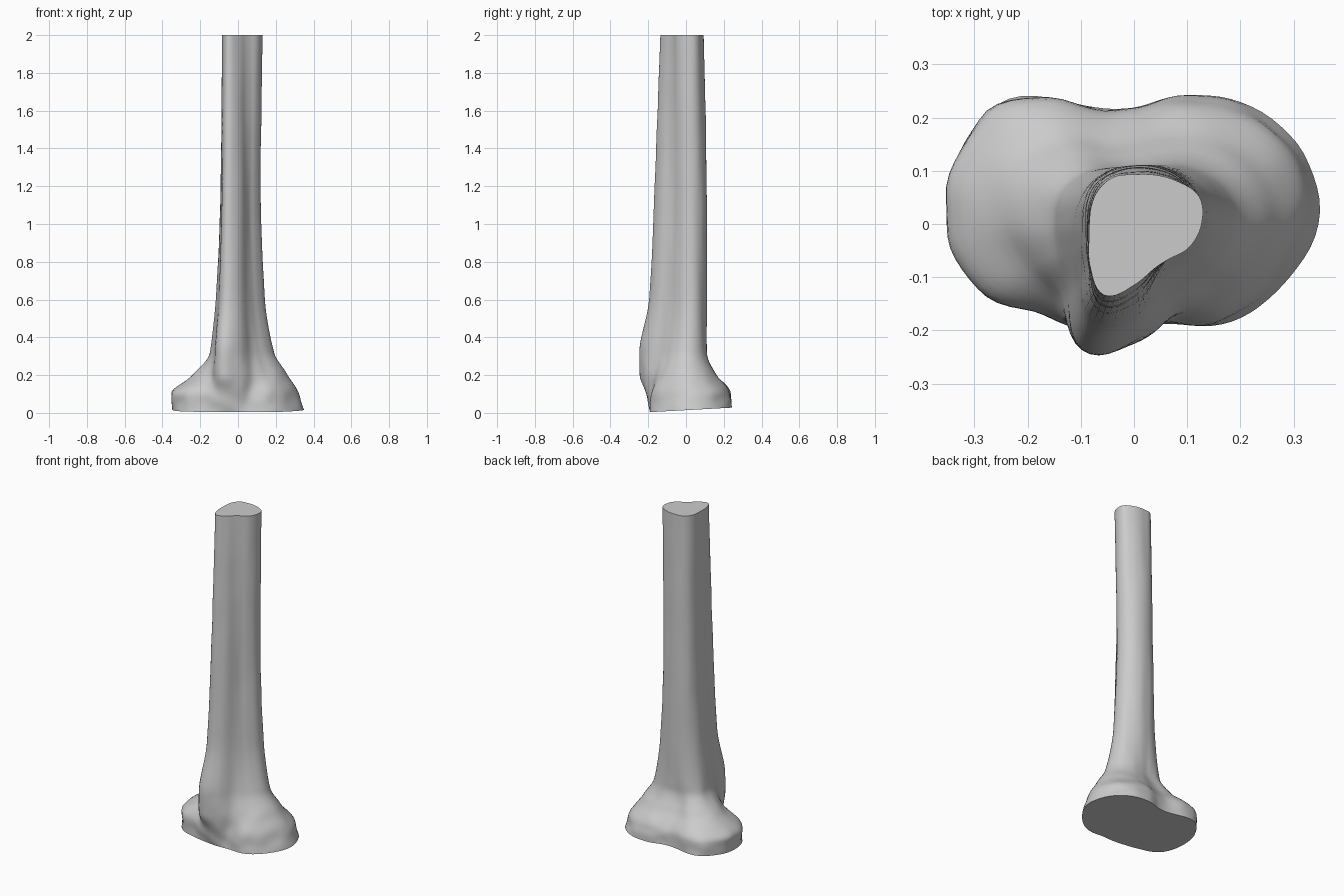
import bpy, bmesh, math
from mathutils import Vector, noise

if "Cube" in bpy.data.objects:
    bpy.data.objects.remove(bpy.data.objects["Cube"])

# Cross-sections: height -> radius every 22.5 degrees, counter-clockwise from +x
SECTIONS = {
    0.00: (.347, .345, .312, .263, .219, .240, .332, .354, .346, .318, .238, .200, .190, .204, .260, .302),
    0.09: (.320, .320, .295, .252, .210, .236, .325, .358, .352, .318, .240, .220, .205, .196, .248, .280),
    0.20: (.260, .245, .210, .174, .147, .156, .212, .240, .235, .210, .192, .256, .225, .185, .198, .232),
    0.32: (.192, .180, .148, .119, .106, .115, .135, .150, .150, .156, .176, .256, .222, .162, .152, .170),
    0.60: (.140, .145, .130, .118, .110, .112, .115, .118, .118, .124, .148, .203, .177, .125, .110, .120),
    1.20: (.117, .125, .122, .115, .109, .107, .105, .097, .092, .099, .120, .174, .148, .105, .090, .100),
    2.00: (.127, .133, .114, .100, .093, .096, .093, .087, .084, .092, .116, .145, .115, .093, .093, .113),
}
HEIGHTS = list(SECTIONS)
N = 96


def hermite(a, b, ma, mb, t):
    t2, t3 = t * t, t * t * t
    return (2*t3 - 3*t2 + 1)*a + (t3 - 2*t2 + t)*ma + (3*t2 - 2*t3)*b + (t3 - t2)*mb


def around(row, angle):
    """Smooth closed interpolation of the radius around a section."""
    u = angle / math.tau * 16
    i, t = int(u), u - int(u)
    p = [row[(i + k) % 16] for k in (-1, 0, 1, 2)]
    return hermite(p[1], p[2], (p[2] - p[0]) / 2, (p[3] - p[1]) / 2, t)


def slope(values, i):
    """Limited slope along the height, so the flare does not overshoot."""
    d = lambda k: (values[k + 1] - values[k]) / (HEIGHTS[k + 1] - HEIGHTS[k])
    if i == 0:
        return d(0)
    if i == len(values) - 1:
        return d(i - 1)
    a, b = d(i - 1), d(i)
    return 0 if a * b <= 0 else 2 * a * b / (a + b)


def radius(angle, z):
    values = [around(row, angle) for row in SECTIONS.values()]
    i = max(k for k in range(len(HEIGHTS) - 1) if HEIGHTS[k] <= z)
    h = HEIGHTS[i + 1] - HEIGHTS[i]
    return hermite(values[i], values[i + 1], slope(values, i) * h,
                   slope(values, i + 1) * h, (z - HEIGHTS[i]) / h)


# Lofted bone, with rings packed closer in the flared end
levels = [0.4 * k / 24 for k in range(25)] + [0.4 + 1.6 * k / 32 for k in range(1, 33)]
bm = bmesh.new()
rings = []
for z in levels:
    ring = []
    fade = max(0, 1 - z / 0.4)
    for k in range(N):
        a = math.tau * k / N
        r = radius(a, z)
        x, y = r * math.cos(a), r * math.sin(a)
        # gentle natural unevenness, strongest above the rim
        bump = noise.noise(Vector((x, y, z)) * 11) * 0.012 * fade * min(1, z / 0.05)
        bump += noise.noise(Vector((x, y, z * 0.4)) * 14) * 0.002 * min(1, (2 - z) * 5)
        x, y = x + bump * math.cos(a), y + bump * math.sin(a)
        # joint face tilts up towards the back
        lift = max(0, 1 - z / 0.25) * max(0, 0.004 + 0.055 * (y + 0.19))
        ring.append(bm.verts.new((x, y, z + lift)))
    rings.append(ring)

for low, high in zip(rings, rings[1:]):
    for k in range(N):
        j = (k + 1) % N
        bm.faces.new((low[k], low[j], high[j], high[k]))

# Flat cut at the top and the joint face underneath
bm.faces.new(rings[-1])
bm.faces.new(rings[0][::-1])
bmesh.ops.recalc_face_normals(bm, faces=bm.faces)

mesh = bpy.data.meshes.new("bone_shaft")
bm.to_mesh(mesh)
bm.free()
bone = bpy.data.objects.new("bone_shaft", mesh)
bpy.context.collection.objects.link(bone)
bpy.context.view_layer.objects.active = bone
bone.select_set(True)
bpy.ops.object.shade_smooth_by_angle(angle=math.radians(40))
